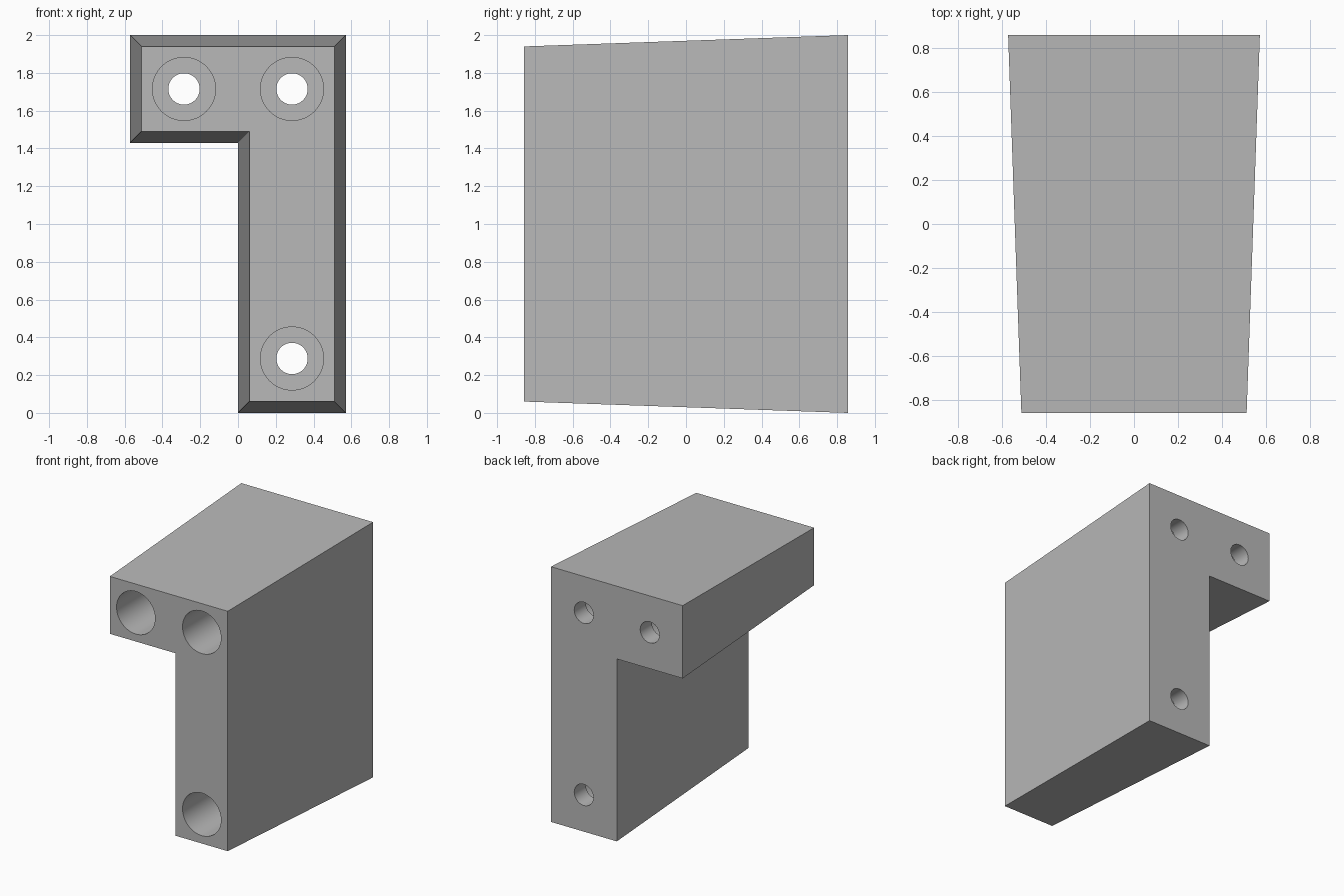
import bpy, bmesh, math
from mathutils import Matrix

if "Cube" in bpy.data.objects:
    bpy.data.objects.remove(bpy.data.objects["Cube"])

HALF = 0.857          # half depth along y
INSET = 0.06          # draft taking the outline in at the front
BORE_R, HOLE_R = 0.167, 0.083
WEB = 0.143           # thickness left behind each counterbore

grey = bpy.data.materials.new("light_grey")
grey.diffuse_color = (0.485, 0.485, 0.485, 1)
grey.use_nodes = True
grey.node_tree.nodes["Principled BSDF"].inputs["Base Color"].default_value = grey.diffuse_color


def make_object(name, bm):
    bmesh.ops.recalc_face_normals(bm, faces=bm.faces)
    mesh = bpy.data.meshes.new(name)
    bm.to_mesh(mesh)
    bm.free()
    mesh.materials.append(grey)
    ob = bpy.data.objects.new(name, mesh)
    bpy.context.collection.objects.link(ob)
    return ob


# Drafted L-shaped block: (x, z, inset direction x, inset direction z)
outline = [(0, 0, 1, 1), (0.571, 0, -1, 1), (0.571, 2, -1, -1),
           (-0.571, 2, 1, -1), (-0.571, 1.43, 1, 1), (0, 1.43, 1, 1)]
bm = bmesh.new()
back = [bm.verts.new((x, HALF, z)) for x, z, _, _ in outline]
front = [bm.verts.new((x + i * INSET, -HALF, z + k * INSET))
         for x, z, i, k in outline]
bm.faces.new(back)
bm.faces.new(front)
for a in range(len(outline)):
    b = (a + 1) % len(outline)
    bm.faces.new((back[a], back[b], front[b], front[a]))
block = make_object("drafted_block", bm)


# Stepped cutter: wide counterbore from the front, narrow hole through the back
def hole_cutter(x, z, segments=64):
    profile = [(BORE_R, -HALF - 0.1), (BORE_R, HALF - WEB),
               (HOLE_R, HALF - WEB), (HOLE_R, HALF + 0.1)]
    bm = bmesh.new()
    rings = []
    for r, y in profile:
        rings.append([bm.verts.new((x + r * math.cos(t), y, z + r * math.sin(t)))
                      for t in (2 * math.pi * i / segments for i in range(segments))])
    for r0, r1 in zip(rings, rings[1:]):
        for i in range(segments):
            j = (i + 1) % segments
            bm.faces.new((r0[i], r0[j], r1[j], r1[i]))
    bm.faces.new(rings[0])
    bm.faces.new(rings[-1])
    return make_object("hole_cutter", bm)


# Cut the three screw holes
bpy.context.view_layer.objects.active = block
for x, z in ((-0.286, 1.715), (0.286, 1.715), (0.286, 0.288)):
    cutter = hole_cutter(x, z)
    cutter.hide_render = True
    mod = block.modifiers.new("screw_hole", 'BOOLEAN')
    mod.operation = 'DIFFERENCE'
    mod.solver = 'EXACT'
    mod.object = cutter
    bpy.ops.object.modifier_apply(modifier=mod.name)
    bpy.data.objects.remove(cutter, do_unlink=True)

# Smooth hole walls, crisp block edges
bpy.ops.object.select_all(action='DESELECT')
block.select_set(True)
bpy.ops.object.shade_smooth_by_angle(angle=math.radians(30))
